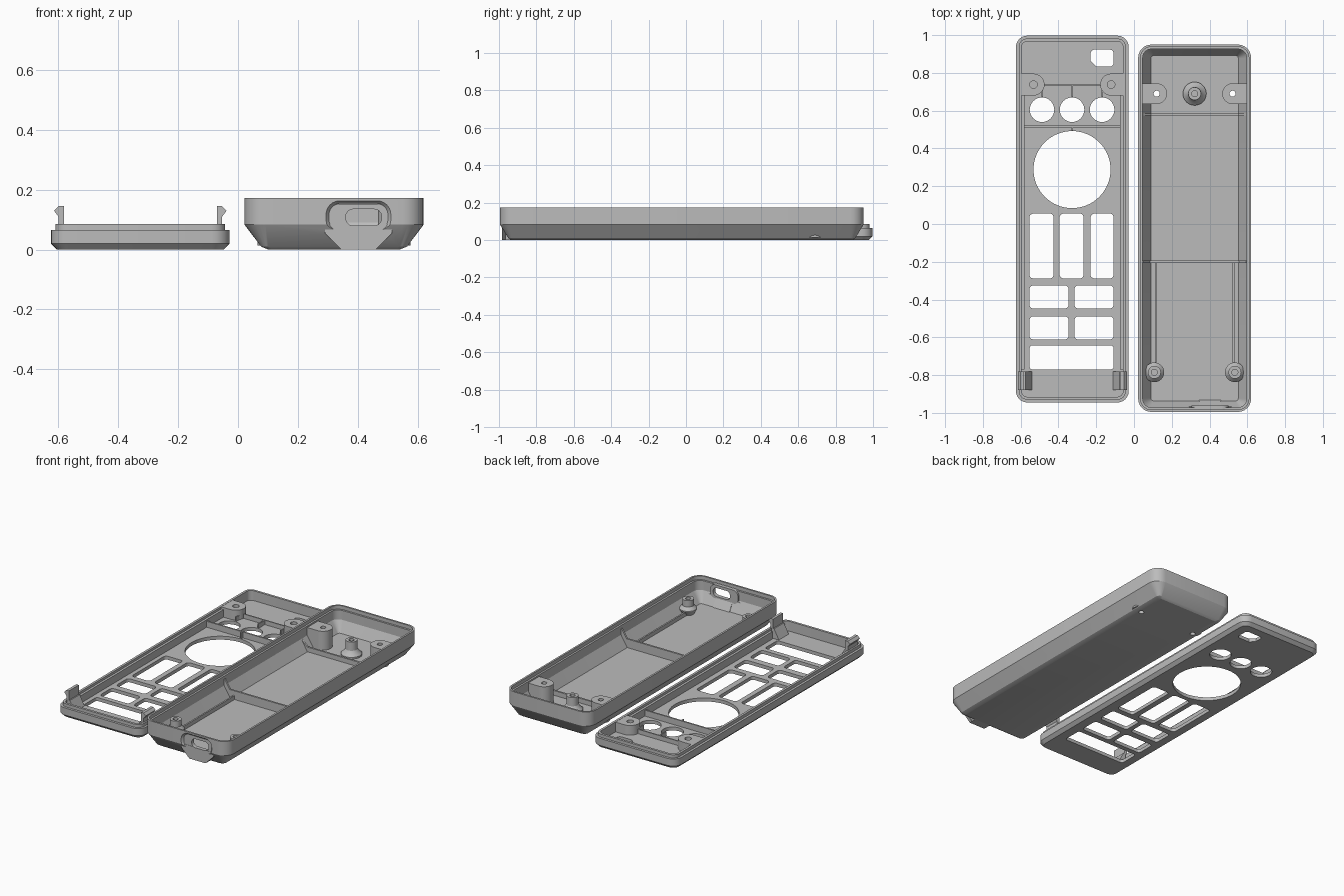
import bpy, bmesh, math
from mathutils import Vector

if "Cube" in bpy.data.objects:
    bpy.data.objects.remove(bpy.data.objects["Cube"])

grey = bpy.data.materials.new("matte grey")
grey.diffuse_color = (0.5, 0.5, 0.5, 1)
grey.use_nodes = True
grey.node_tree.nodes["Principled BSDF"].inputs["Base Color"].default_value = grey.diffuse_color


def loft(name, *shells):
    """Closed solids, each skinned through a list of equal rings and capped."""
    bm = bmesh.new()
    for rings in shells:
        vs = [[bm.verts.new(p) for p in r] for r in rings]
        n = len(vs[0])
        for a, b in zip(vs, vs[1:]):
            for i in range(n):
                j = (i + 1) % n
                bm.faces.new((a[i], a[j], b[j], b[i]))
        bm.faces.new(vs[0][::-1])
        bm.faces.new(vs[-1])
    bmesh.ops.recalc_face_normals(bm, faces=bm.faces)
    me = bpy.data.meshes.new(name)
    bm.to_mesh(me)
    bm.free()
    me.materials.append(grey)
    ob = bpy.data.objects.new(name, me)
    bpy.context.collection.objects.link(ob)
    return ob


def prism(pts, axis, a, b, pts2=None):
    """Rings of a 2D outline pushed along an axis from a to b."""
    put = {'x': lambda u, v, w: (w, u, v),
           'y': lambda u, v, w: (u, w, v),
           'z': lambda u, v, w: (u, v, w)}[axis]
    return [[put(u, v, w) for u, v in p] for p, w in ((pts, a), (pts2 or pts, b))]


def rrect(x0, x1, y0, y1, r, seg=6):
    pts = []
    for k, (cx, cy) in enumerate(((x1 - r, y1 - r), (x0 + r, y1 - r),
                                  (x0 + r, y0 + r), (x1 - r, y0 + r))):
        for i in range(seg + 1):
            t = math.pi / 2 * (k + i / seg)
            pts.append((cx + r * math.cos(t), cy + r * math.sin(t)))
    return pts


def rect(x0, x1, y0, y1):
    return [(x0, y0), (x1, y0), (x1, y1), (x0, y1)]


def disc(cx, cy, r, n=32):
    return [(cx + r * math.cos(2 * math.pi * i / n),
             cy + r * math.sin(2 * math.pi * i / n)) for i in range(n)]


def tray(box, r, steps):
    """Rings of a rounded tray; steps are (x inset, y inset, z)."""
    x0, x1, y0, y1 = box
    return [[(u, v, z) for u, v in rrect(x0 + a, x1 - a, y0 + b, y1 - b, max(r - min(a, b), 0.015))]
            for a, b, z in steps]


def cut(ob, *shells):
    """Subtract solids from an object."""
    tool = loft("cutter", *shells)
    tool.hide_render = True
    m = ob.modifiers.new("cut", 'BOOLEAN')
    m.operation, m.solver, m.object = 'DIFFERENCE', 'EXACT', tool
    dg = bpy.context.evaluated_depsgraph_get()
    me = bpy.data.meshes.new_from_object(ob.evaluated_get(dg))
    ob.modifiers.clear()
    ob.data = me
    bpy.data.objects.remove(tool)


def flip(pts, mid):
    return [(2 * mid - u, v) for u, v in pts]


# ---------------- front cover with button openings ----------------
CM = -0.3265
cover = loft("cover_shell", tray((-0.625, -0.028, -0.945, 0.997), 0.06, [
    (.02, .02, 0), (0, 0, .02), (0, 0, .065), (.015, .015, .065),
    (.015, .015, .085), (.03, .03, .085), (.03, .03, .022)]))
outlines = [disc(x, .605, .065) for x in (-.487, -.328, -.169)]
outlines.append(disc(-.328, .288, .204, 64))
outlines += [rrect(a, b, -.288, .055, .02) for a, b in
             ((-.553, -.426), (-.394, -.267), (-.23, -.108))]
for y0, y1 in ((-.447, -.325), (-.611, -.489)):
    outlines += [rrect(a, b, y0, y1, .02) for a, b in ((-.553, -.346), (-.315, -.108))]
outlines.append(rrect(-.553, -.108, -.77, -.643, .015))
# sensor window with one clipped corner
window = rrect(-.23, -.108, .833, .923, .02)
outlines.append(window[:14] + [(-.23, .863), (-.2, .833)] + window[21:])
cut(cover, *[prism(o, 'z', -.05, .05) for o in outlines])

# side ledges inside the cover
loft("cover_side_ledges", *[prism(p, 'z', .015, .07) for p in
     (rect(-.6, -.58, -.77, .7), flip(rect(-.6, -.58, -.77, .7), CM))])

# cross ribs and short ribs above the round buttons
loft("cover_cross_ribs", prism(rect(-.6, -.053, .511, .521), 'z', .015, .06),
     prism(rect(-.5, -.15, .734, .742), 'z', .015, .05))
loft("cover_short_ribs", *[prism(rect(x - .004, x + .004, .672, .736), 'z', .015, .05)
                           for x in (-.487, -.328, -.169)],
     prism(rect(CM - .005, CM + .003, .494, .513), 'z', .015, .06))

# screw bosses merged with the side walls
arc = [(-.532 + .058 * math.cos(t), .738 + .058 * math.sin(t))
       for t in [math.pi * (i / 16 - .5) for i in range(17)]]
for side, f in (("left", lambda p: p), ("right", lambda p: flip(p, CM))):
    boss = loft("cover_boss_" + side, prism(f([(-.6, .68)] + arc + [(-.6, .796)]), 'z', .015, .084))
    cut(boss, prism(f(disc(-.532, .738, .02)), 'z', .035, .12))
    # snap clip and its sloped brace
    clip = [(-.582, .02), (-.582, .145), (-.6, .145), (-.615, .13), (-.6, .11), (-.6, .02)]
    brace = [(-.583, .02), (-.54, .02), (-.575, .085), (-.583, .085)]
    loft("snap_clip_" + side, prism(f(clip), 'y', -.88, -.78))
    loft("clip_brace_" + side, prism(f(brace), 'y', -.88, -.78))

# ---------------- back body ----------------
BM = 0.321
body = loft("body_shell", tray((.022, .62, -.995, .95), .07, [
    (.08, .06, 0), (.055, .045, .01), (0, 0, .083), (0, 0, .173),
    (.012, .012, .173), (.012, .012, .15), (.024, .024, .15),
    (.024, .024, .09), (.068, .058, .02)]))


def port(g):
    return rrect(.29 + g, .515 - g, .05 + g, .167 - g, .05 - g)


slot = prism(rrect(.36, .48, .08, .135, .025), 'y', -1.1, -.9)
holes = [prism(disc(x, .69, .016, 20), 'z', -.05, .3) for x in (.12, 2 * BM - .12)]
cut(body, prism(port(0), 'y', -1.0, -.98, port(.016)))
cut(body, slot, *holes)

# port plate and the tab running down to the base
plate = loft("port_plate", prism(port(.014), 'y', -.983, -.96))
cut(plate, slot)
wings = loft("port_tab", prism([(.345, 0), (.46, 0), (.515, .055), (.515, .083),
                                (.29, .083), (.29, .055)], 'y', -.985, -.965))
cut(wings, slot)
loft("port_tab_root", prism([(-.984, 0), (-.92, 0), (-.965, .078), (-.984, .078)],
                            'x', .345, .46))

# tall screw bosses
for side, f, h in (("left", lambda p: p, holes[0]), ("right", lambda p: flip(p, BM), holes[1])):
    wedge = [(.036, .083), (.085, .014), (.12, .014), (.12, .14), (.036, .14)]
    cut(loft("body_boss_web_" + side, prism(f(wedge), 'y', .635, .745)), h)
    cut(loft("body_boss_" + side, prism(f(disc(.12, .69, .055)), 'z', .014, .14)), h)
    # lengthwise ribs
    loft("body_long_rib_" + side, prism(f(rect(.11, .12, -.75, -.2)), 'z', .014, .045))

# cross ribs following the sloped walls
half = [(.085, .014), (.036, .083)]
for nm, y, top in (("front", -.2, [(.036, .13), (.05, .13), (.085, .075)]),
                   ("rear", .58, [(.036, .085), (.05, .085), (.09, .05)])):
    left = half + top
    loft("body_cross_rib_" + nm, prism(left + flip(left, BM)[::-1], 'y', y - .006, y + .006))

# locating pegs with flared bases and blind holes
flare = [(.03, .012), (.052, .05), (.052, .055), (.034, .075)]
wide = [(.062, .015), (.062, .03), (.045, .045), (.036, .06)]
for nm, x, y, base in (("left", .108, -.785, flare), ("right", .534, -.785, flare),
                       ("rear", BM, .69, wide)):
    prof = base + [(.034, .115), (.016, .115), (.016, .05)]
    loft("peg_" + nm, [[(u, v, z) for u, v in disc(x, y, r)] for r, z in prof])

# soft shading on the curves, sharp edges elsewhere
for ob in list(bpy.context.scene.objects):
    ob.select_set(True)
    bpy.context.view_layer.objects.active = ob
bpy.ops.object.shade_smooth_by_angle(angle=math.radians(25))
